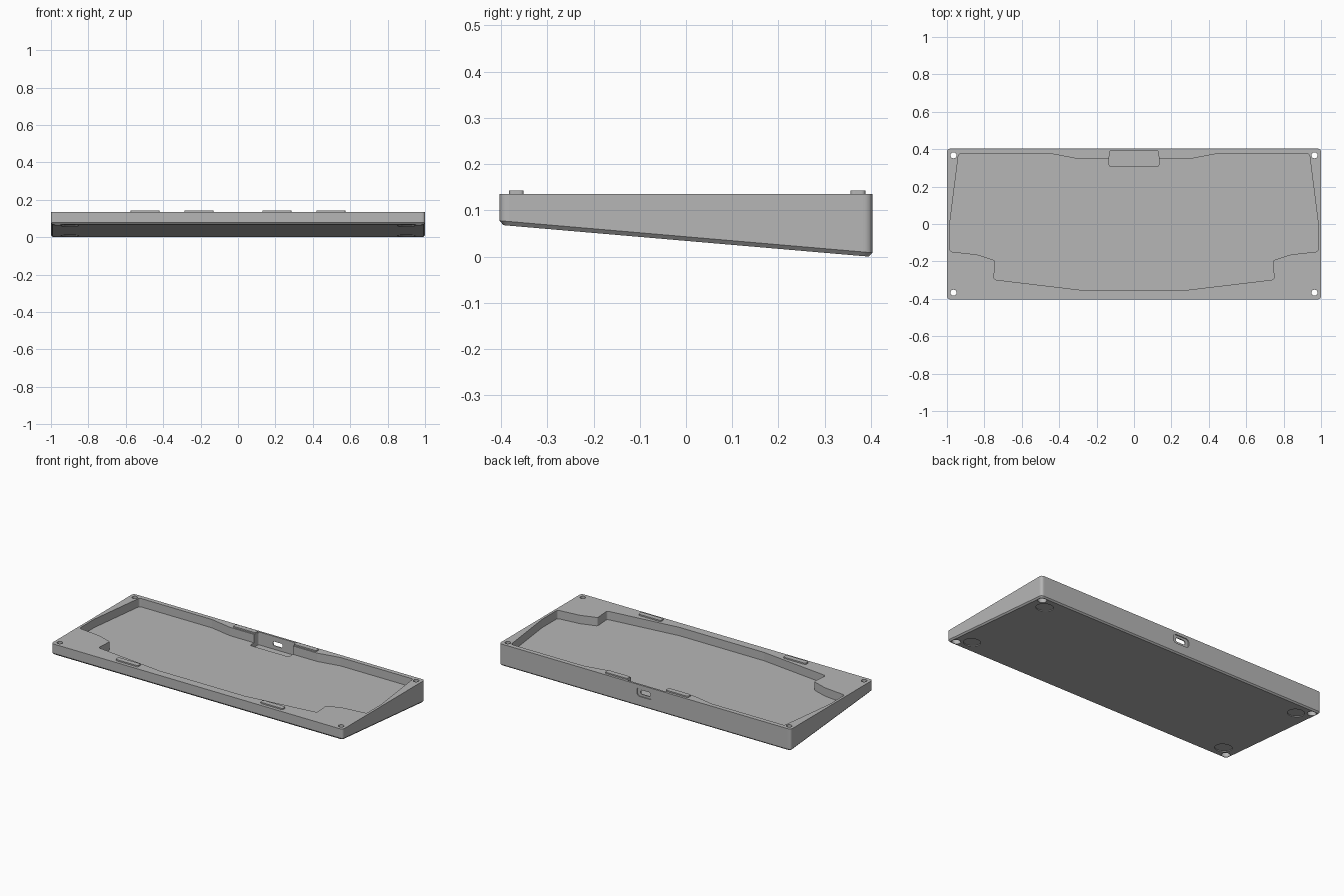
import bpy
import bmesh
from math import cos, sin, pi
from mathutils import Matrix, Vector

cube = bpy.data.objects.get("Cube")
if cube:
    bpy.data.objects.remove(cube, do_unlink=True)

TOP = 0.135      # deck height
FLOOR = 0.083    # pocket floor

grey = bpy.data.materials.new("light_grey")
grey.use_nodes = True
grey.diffuse_color = (0.47, 0.47, 0.47, 1)
shader = grey.node_tree.nodes["Principled BSDF"]
shader.inputs["Base Color"].default_value = grey.diffuse_color
shader.inputs["Roughness"].default_value = 0.6


def underside(x, y):
    """Height of the sloping bottom plane."""
    return 0.034 - 0.086 * y


def offset_underside(lift):
    return lambda x, y: underside(x, y) + lift


def level(z):
    return lambda x, y: z


def rounded(points, radius, steps=7):
    """Replace each corner of a closed outline with a small curve."""
    out = []
    for i, p in enumerate(points):
        p = Vector(p)
        before = Vector(points[i - 1]) - p
        after = Vector(points[(i + 1) % len(points)]) - p
        turn = pi - before.angle(after)
        cut = radius * sin(turn / 2) / cos(turn / 2)
        cut = min(cut, before.length * 0.45, after.length * 0.45)
        a, b = p + before.normalized() * cut, p + after.normalized() * cut
        for k in range(steps + 1):
            t = k / steps
            out.append(a * (1 - t) ** 2 + p * 2 * t * (1 - t) + b * t * t)
    return out


def box_outline(cx, cy, w, d, radius):
    pts = [(cx + sx * w / 2, cy + sy * d / 2)
           for sx, sy in ((-1, -1), (1, -1), (1, 1), (-1, 1))]
    return rounded(pts, radius)


def circle(cx, cy, r, n=32):
    return [Vector((cx + r * cos(2 * pi * i / n), cy + r * sin(2 * pi * i / n)))
            for i in range(n)]


def loft(name, rings):
    """Solid through (outline, height function) rings, bottom to top."""
    bm = bmesh.new()
    loops = [[bm.verts.new((p.x, p.y, h(p.x, p.y))) for p in outline]
             for outline, h in rings]
    n = len(loops[0])
    for low, high in zip(loops, loops[1:]):
        for i in range(n):
            j = (i + 1) % n
            bm.faces.new((low[i], low[j], high[j], high[i]))
    bm.faces.new(loops[0][::-1])
    bm.faces.new(loops[-1])
    bmesh.ops.recalc_face_normals(bm, faces=bm.faces)
    mesh = bpy.data.meshes.new(name)
    bm.to_mesh(mesh)
    bm.free()
    mesh.materials.append(grey)
    obj = bpy.data.objects.new(name, mesh)
    bpy.context.collection.objects.link(obj)
    return obj


def carve(target, outline, low, high, matrix=None):
    """Cut a prism out of the target and discard the cutter."""
    cutter = loft("cutter", [(outline, low), (outline, high)])
    cutter.hide_render = True
    if matrix:
        cutter.data.transform(matrix)
    mod = target.modifiers.new("cut", "BOOLEAN")
    mod.operation = "DIFFERENCE"
    mod.solver = "EXACT"
    mod.object = cutter
    bpy.context.view_layer.update()
    bpy.context.view_layer.objects.active = target
    bpy.ops.object.modifier_apply(modifier=mod.name)
    bpy.data.objects.remove(cutter, do_unlink=True)


# Wedge body with a chamfered lower edge
outer = box_outline(0, 0, 2.0, 0.806, 0.02)
inner = box_outline(0, 0, 1.984, 0.79, 0.014)
case_body = loft("case_body", [(inner, underside),
                               (outer, offset_underside(0.009)),
                               (outer, level(TOP))])

# Main pocket, mirrored across the middle
half = [(0.29, -0.352), (0.75, -0.297), (0.742, -0.195), (0.84, -0.163),
        (0.985, -0.147), (0.985, 0.0), (0.938, 0.375), (0.44, 0.375),
        (0.30, 0.348)]
pocket = half + [(-x, y) for x, y in reversed(half)]
carve(case_body, rounded(pocket, 0.015), level(FLOOR), level(0.2))

# Deeper connector bay at the back
carve(case_body, box_outline(0, 0.349, 0.266, 0.084, 0.012),
      level(0.055), level(0.2))

# Port: shallow surround outside, slot through the back wall
upright = Matrix.Translation((0, 0, 0.09)) @ Matrix.Rotation(pi / 2, 4, "X")
carve(case_body, box_outline(0, 0, 0.11, 0.054, 0.022),
      level(-0.42), level(-0.397), upright)
carve(case_body, box_outline(0, 0, 0.066, 0.026, 0.012),
      level(-0.42), level(-0.37), upright)

# Corner screw holes with counterbores, and round foot recesses
for sx in (-1, 1):
    for sy in (-1, 1):
        hx, hy = sx * 0.965, sy * 0.367
        carve(case_body, circle(hx, hy, 0.016), level(-0.1), level(0.2))
        carve(case_body, circle(hx, hy, 0.025), level(-0.1),
              offset_underside(0.035))
        carve(case_body, circle(sx * 0.9, sy * 0.31, 0.048), level(-0.1),
              offset_underside(0.005))

# Raised locating tabs on the rim
for side, sx in (("left", 1), ("right", -1)):
    for end, x, y, w in (("front", 0.497, -0.367, 0.154),
                         ("back", 0.208, 0.372, 0.154)):
        tab = box_outline(sx * x, y, w, 0.032, 0.01)
        loft(f"{end}_{side}_tab", [(tab, level(TOP - 0.005)),
                                   (tab, level(TOP + 0.008))])
